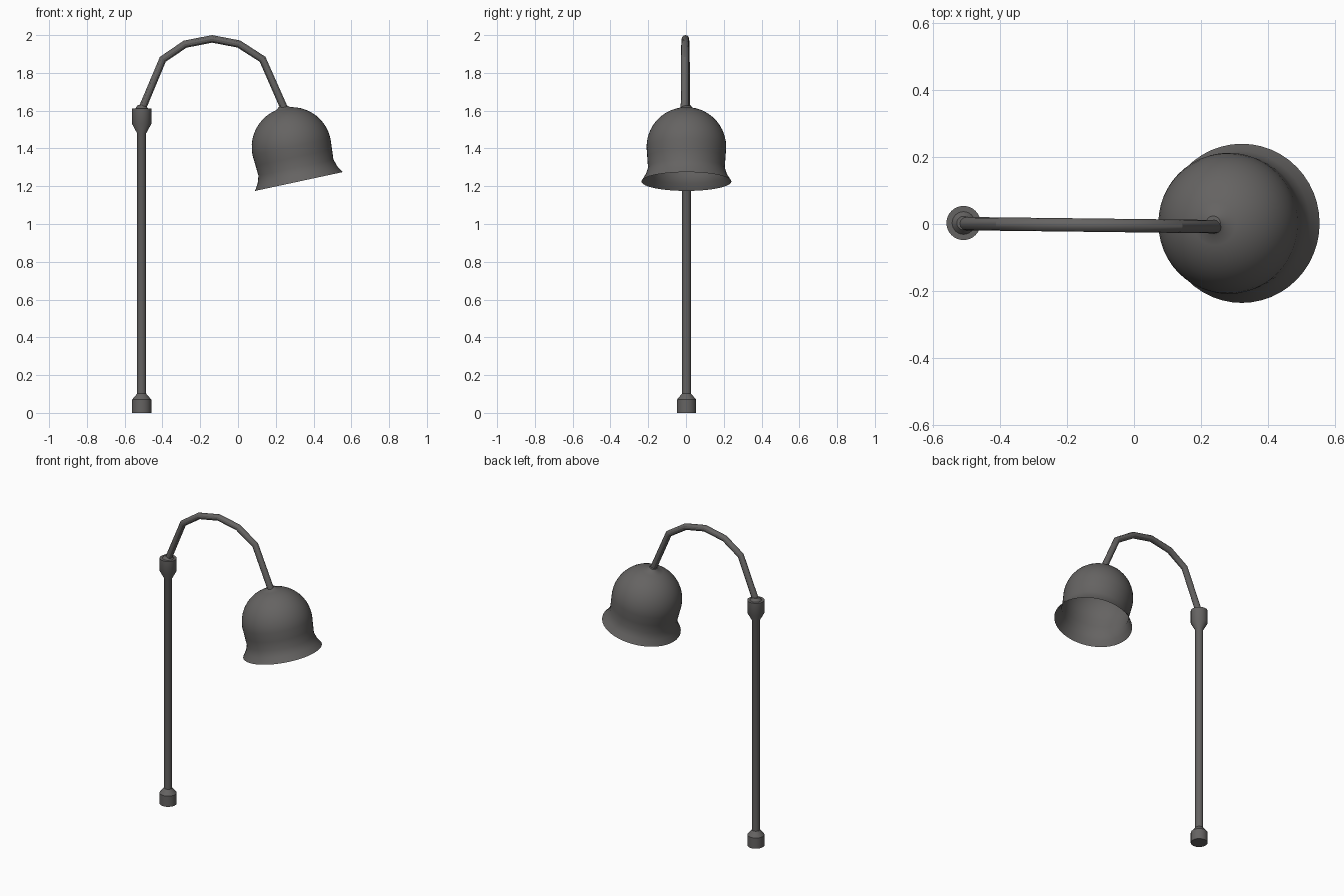
import bpy, bmesh, math

if "Cube" in bpy.data.objects:
    bpy.data.objects.remove(bpy.data.objects["Cube"])

grey = bpy.data.materials.new("dark_grey_metal")
grey.diffuse_color = (0.13, 0.125, 0.122, 1)
grey.use_nodes = True
grey.node_tree.nodes["Principled BSDF"].inputs["Base Color"].default_value = grey.diffuse_color


def smooth(obj):
    bpy.ops.object.select_all(action='DESELECT')
    obj.select_set(True)
    bpy.context.view_layer.objects.active = obj
    bpy.ops.object.shade_smooth_by_angle(angle=math.radians(30))


def lathe(name, profile, loc, tilt=0.0, steps=32):
    """Revolve (radius, height) points around the local z axis."""
    bm = bmesh.new()
    verts = [bm.verts.new((r, 0, z)) for r, z in profile]
    edges = [bm.edges.new(p) for p in zip(verts, verts[1:])]
    bmesh.ops.spin(bm, geom=verts + edges, cent=(0, 0, 0), axis=(0, 0, 1),
                   angle=math.tau, steps=steps, use_merge=True)
    bmesh.ops.remove_doubles(bm, verts=bm.verts, dist=1e-5)
    bmesh.ops.recalc_face_normals(bm, faces=bm.faces)
    me = bpy.data.meshes.new(name)
    bm.to_mesh(me)
    bm.free()
    me.materials.append(grey)
    obj = bpy.data.objects.new(name, me)
    obj.location = loc
    obj.rotation_euler.y = tilt
    bpy.context.collection.objects.link(obj)
    smooth(obj)
    return obj


# Post with widened foot and top socket
lathe("post", [(0, 0), (0.051, 0), (0.051, 0.07), (0.024, 0.102),
               (0.024, 1.48), (0.051, 1.53), (0.051, 1.612), (0.034, 1.612),
               (0.02, 1.63), (0, 1.63)], (-0.51, 0.003, 0))

# Bell shade: flared skirt, straight neck, domed top with a small spout
dome = [(0.211 * math.cos(a), 0.187 + 0.211 * math.sin(a))
        for a in (math.radians(d) for d in range(0, 81, 8))]
lathe("lamp_shade", [(0.238, 0), (0.216, 0.035), (0.203, 0.075), (0.207, 0.13)] + dome
      + [(0.022, 0.408), (0, 0.408)],
      (0.3225, 0.002, 1.225), math.radians(-12.1), 48)

# Faceted gooseneck arm
path = [(-0.512, 1.60), (-0.398, 1.872), (-0.28, 1.952), (-0.137, 1.98),
        (0.004, 1.953), (0.13, 1.872), (0.25, 1.60)]
curve = bpy.data.curves.new("arm_path", 'CURVE')
curve.dimensions = '3D'
curve.bevel_depth = 0.02
curve.bevel_resolution = 4
curve.use_fill_caps = True
spline = curve.splines.new('POLY')
spline.points.add(len(path) - 1)
for p, (x, z) in zip(spline.points, path):
    p.co = (x, -0.005 - 0.012 * x, z, 1)
curve.materials.append(grey)
arm = bpy.data.objects.new("arm", curve)
bpy.context.collection.objects.link(arm)
bpy.ops.object.select_all(action='DESELECT')
arm.select_set(True)
bpy.context.view_layer.objects.active = arm
bpy.ops.object.convert(target='MESH')
smooth(bpy.context.view_layer.objects.active)
